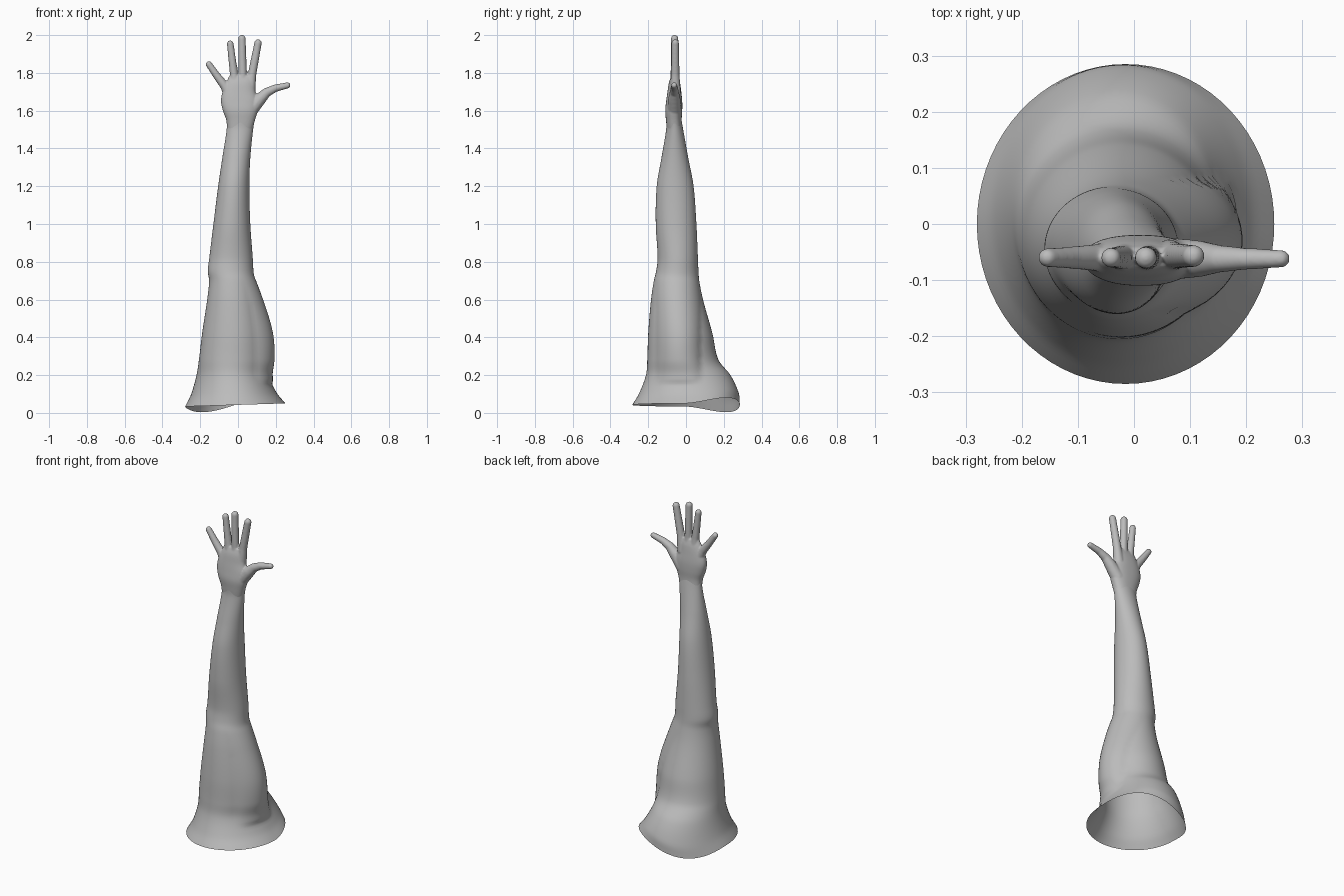
import bpy, bmesh, math
from mathutils import Vector, Matrix

cube = bpy.data.objects.get("Cube")
if cube:
    bpy.data.objects.remove(cube, do_unlink=True)

grey = bpy.data.materials.new("plain grey")
grey.use_nodes = True
grey.diffuse_color = (0.5, 0.5, 0.5, 1)
grey.node_tree.nodes["Principled BSDF"].inputs["Base Color"].default_value = grey.diffuse_color

SIDES = 72

# Outline rows: height, right edge x, left edge x, front y, back y
ARM = [
    (0.042, -0.28, 0.25, -0.285, 0.285),
    (0.10, -0.25, 0.205, -0.25, 0.28),
    (0.20, -0.22, 0.16, -0.212, 0.235),
    (0.28, -0.207, 0.155, -0.205, 0.172),
    (0.42, -0.19, 0.145, -0.20, 0.14),
    (0.60, -0.163, 0.11, -0.185, 0.09),
    (0.70, -0.153, 0.09, -0.17, 0.07),
    (0.75, -0.16, 0.082, -0.158, 0.066),
    (0.82, -0.152, 0.078, -0.15, 0.063),
    (1.00, -0.13, 0.065, -0.16, 0.055),
    (1.20, -0.105, 0.06, -0.155, 0.04),
    (1.35, -0.083, 0.065, -0.13, 0.012),
    (1.50, -0.06, 0.08, -0.105, -0.015),
    (1.55, -0.06, 0.088, -0.105, -0.024),
]
PALM = [
    (1.49, -0.055, 0.074, -0.10, -0.02),
    (1.55, -0.062, 0.09, -0.106, -0.023),
    (1.60, -0.08, 0.105, -0.11, -0.02),
    (1.65, -0.09, 0.108, -0.105, -0.02),
    (1.70, -0.082, 0.092, -0.098, -0.025),
    (1.75, -0.062, 0.087, -0.09, -0.032),
    (1.785, -0.046, 0.083, -0.078, -0.042),
]


def sample(rows, z):
    """Smooth interpolation of the outline rows at height z."""
    i = 0
    while i < len(rows) - 2 and z > rows[i + 1][0]:
        i += 1

    def slope(k, c):
        a, b = rows[max(k - 1, 0)], rows[min(k + 1, len(rows) - 1)]
        return (b[c] - a[c]) / (b[0] - a[0])

    p, q = rows[i], rows[i + 1]
    h = q[0] - p[0]
    t = (z - p[0]) / h
    out = []
    for c in range(1, 5):
        s, e = slope(i, c) * h, slope(i + 1, c) * h
        d = q[c] - p[c]
        out.append(p[c] + t * (s + t * (3 * d - 2 * s - e + t * (s + e - 2 * d))))
    return out


def loft(bm, rows, steps, power=1.0, adjust=None):
    """Stack of rounded rings; returns the first and last ring."""
    rings = []
    for k in range(steps + 1):
        z = rows[0][0] + (rows[-1][0] - rows[0][0]) * k / steps
        x0, x1, y0, y1 = sample(rows, z)
        ring = []
        for s in range(SIDES):
            a = 2 * math.pi * s / SIDES
            c, n = math.cos(a), math.sin(a)
            p = Vector(((x0 + x1) / 2 + (x1 - x0) / 2 * math.copysign(abs(c) ** power, c),
                        (y0 + y1) / 2 + (y1 - y0) / 2 * math.copysign(abs(n) ** power, n), z))
            ring.append(bm.verts.new(adjust(p, a) if adjust else p))
        rings.append(ring)
    for low, high in zip(rings, rings[1:]):
        for s in range(SIDES):
            t = (s + 1) % SIDES
            bm.faces.new((low[s], low[t], high[t], high[s]))
    return rings[0], rings[-1]


def shape_arm(p, a):
    """Adds the creased muscle on the inner side and the wavy lower rim."""
    z = p.z
    if p.x > 0 and 0.15 < z < 0.72:
        u = (z - 0.15) / 0.57
        height = math.sin(math.pi * u ** 0.7) ** 0.8
        across = 1 - ((p.y + 0.04) / 0.115) ** 2
        if across > 0:
            p.x += 0.042 * height * across ** 0.6
    fade = max(0, 1 - z / 0.25)
    wave = 0.046 * math.sin(2 * a) * math.sqrt(max(0, math.sin(a))) + 0.01 * math.cos(a)
    p.z += wave * fade
    return p


def make_object(name, bm):
    bmesh.ops.recalc_face_normals(bm, faces=bm.faces)
    mesh = bpy.data.meshes.new(name)
    bm.to_mesh(mesh)
    bm.free()
    mesh.materials.append(grey)
    obj = bpy.data.objects.new(name, mesh)
    bpy.context.collection.objects.link(obj)
    return obj


def smooth(obj, degrees):
    bpy.ops.object.select_all(action="DESELECT")
    obj.select_set(True)
    bpy.context.view_layer.objects.active = obj
    bpy.ops.object.shade_smooth_by_angle(angle=math.radians(degrees))


# Arm: open shell from shoulder to wrist
bm = bmesh.new()
loft(bm, ARM, 110, adjust=shape_arm)
arm = make_object("arm", bm)
smooth(arm, 40)

# Hand: palm and fingers fused into one skin
bm = bmesh.new()
for ring in loft(bm, PALM, 24, power=0.85):
    bm.faces.new(ring)


def finger(path, radii, depth):
    """Row of overlapping balls along a path given in x and z."""
    for i in range(len(path) - 1):
        a, b = Vector(path[i]), Vector(path[i + 1])
        count = max(2, round((b - a).length / 0.006))
        for k in range(count + 1):
            t = k / count
            c = a.lerp(b, t)
            r = radii[i] + (radii[i + 1] - radii[i]) * t
            bmesh.ops.create_uvsphere(bm, u_segments=16, v_segments=10, radius=r,
                                      matrix=Matrix.Translation((c.x, depth, c.y)))


# little, ring, middle and index fingers, then the thumb
finger([(-0.03, 1.65), (-0.07, 1.73), (-0.112, 1.785), (-0.154, 1.845)],
       [0.032, 0.024, 0.02, 0.017], -0.06)
finger([(-0.012, 1.70), (-0.021, 1.79), (-0.041, 1.954)], [0.03, 0.022, 0.018], -0.06)
finger([(0.025, 1.70), (0.025, 1.79), (0.021, 1.981)], [0.03, 0.022, 0.02], -0.06)
finger([(0.062, 1.70), (0.074, 1.79), (0.106, 1.958)], [0.03, 0.023, 0.02], -0.057)
finger([(0.065, 1.60), (0.115, 1.66), (0.15, 1.695), (0.195, 1.718), (0.262, 1.734)],
       [0.038, 0.033, 0.025, 0.02, 0.016], -0.062)

hand = make_object("hand", bm)
skin = hand.modifiers.new("fuse", "REMESH")
skin.mode = "VOXEL"
skin.voxel_size = 0.004
soften = hand.modifiers.new("soften", "SMOOTH")
soften.factor = 0.5
soften.iterations = 8
bpy.context.view_layer.objects.active = hand
hand.select_set(True)
for name in ("fuse", "soften"):
    bpy.ops.object.modifier_apply(modifier=name)
smooth(hand, 60)
